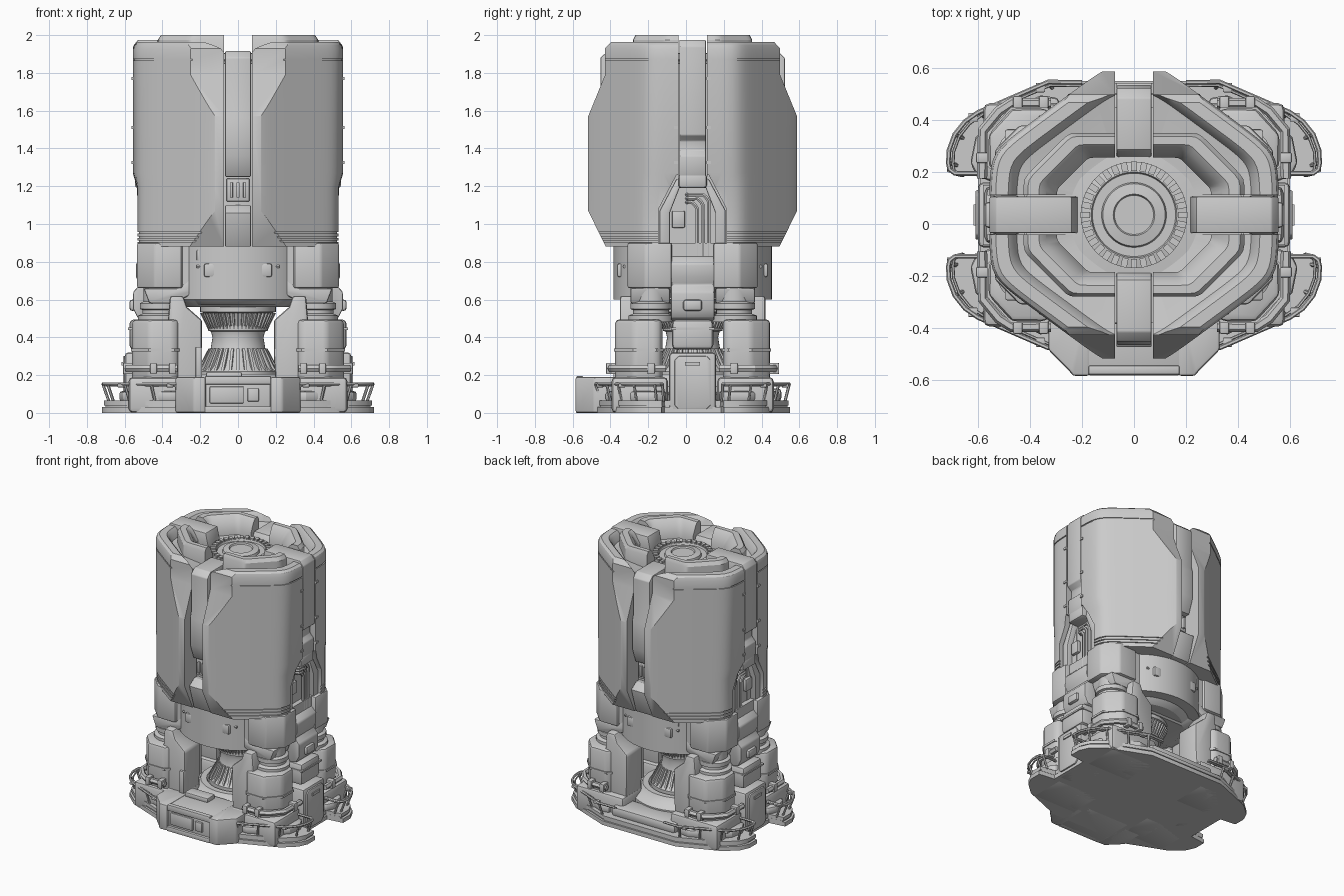
import bpy, bmesh, math
from mathutils import Vector, Matrix

if "Cube" in bpy.data.objects:
    bpy.data.objects.remove(bpy.data.objects["Cube"])

CY = 0.035            # tower axis sits slightly behind the origin
parts, cutters = [], []


def add(name, bm, mir="", bevel=0.0, keep=True):
    bmesh.ops.recalc_face_normals(bm, faces=bm.faces)
    me = bpy.data.meshes.new(name)
    bm.to_mesh(me)
    bm.free()
    ob = bpy.data.objects.new(name, me)
    return finish(ob, mir, bevel, keep)


def finish(ob, mir="", bevel=0.0, keep=True):
    ob.location = (0, CY, 0)
    bpy.context.collection.objects.link(ob)
    if bevel:
        m = ob.modifiers.new("bevel", 'BEVEL')
        m.width, m.segments, m.limit_method, m.angle_limit = bevel, 2, 'ANGLE', math.radians(35)
    if mir:
        m = ob.modifiers.new("mirror", 'MIRROR')
        m.use_axis = ('x' in mir, 'y' in mir, False)
    (parts if keep else cutters).append(ob)
    ob.hide_render = not keep
    return ob


def loft(name, rings, wrap=False, **kw):
    bm = bmesh.new()
    vs = [[bm.verts.new(p) for p in r] for r in rings]
    n = len(vs[0])
    for k in range(len(vs) if wrap else len(vs) - 1):
        a, b = vs[k], vs[(k + 1) % len(vs)]
        for i in range(n):
            bm.faces.new((a[i], a[(i + 1) % n], b[(i + 1) % n], b[i]))
    if not wrap:
        bm.faces.new(vs[0])
        bm.faces.new(vs[-1])
    return add(name, bm, **kw)


def prism(name, pts, a, b, axis='z', **kw):
    f = {'z': lambda u, v, w: (u, v, w), 'x': lambda u, v, w: (w, u, v), 'y': lambda u, v, w: (u, w, v)}[axis]
    return loft(name, [[f(u, v, w) for u, v in pts] for w in (a, b)], **kw)


def box(name, x0, x1, y0, y1, z0, z1, **kw):
    return prism(name, [(x0, y0), (x1, y0), (x1, y1), (x0, y1)], z0, z1, **kw)


def lathe(name, prof, n=64, c=(0, 0), **kw):
    return loft(name, [[(c[0] + r * math.cos(2 * math.pi * i / n), c[1] + r * math.sin(2 * math.pi * i / n), z)
                        for i in range(n)] for r, z in prof], **kw)


def tube(name, paths, r, mir=""):
    cu = bpy.data.curves.new(name, 'CURVE')
    cu.dimensions, cu.bevel_depth, cu.bevel_resolution, cu.use_fill_caps = '3D', r, 1, True
    for p in paths:
        s = cu.splines.new('POLY')
        s.points.add(len(p) - 1)
        for q, co in zip(s.points, p):
            q.co = (*co, 1)
    return finish(bpy.data.objects.new(name, cu), mir)


def fins(name, n, p0, p1, width, depth):
    # radial ribs running from profile point p0 to p1
    bm = bmesh.new()
    for i in range(n):
        m = Matrix.Rotation(2 * math.pi * i / n, 3, 'Z')
        vs = [[bm.verts.new(m @ Vector((r + d, w, z))) for d, w in
               ((-depth, -width), (depth, -width), (depth, width), (-depth, width))] for r, z in (p0, p1)]
        for k in range(4):
            bm.faces.new((vs[0][k], vs[0][(k + 1) % 4], vs[1][(k + 1) % 4], vs[1][k]))
        bm.faces.new(vs[0])
        bm.faces.new(vs[1])
    return add(name, bm)


def ring(planes, scale, z, circ=9.0, p=30, n=128):
    # soft-cornered outline from symmetric half planes (nx, ny, distance)
    out = []
    for i in range(n):
        t = 2 * math.pi * (i + .5) / n
        c, s = abs(math.cos(t)), abs(math.sin(t))
        k = sum(max(0, (a * c + b * s) / d) ** p for a, b, d in planes) + (1 / circ) ** p
        r = scale * k ** (-1 / p)
        out.append((r * math.cos(t), r * math.sin(t), z))
    return out


def cut(ob, tools, op='DIFFERENCE'):
    for t in tools:
        m = ob.modifiers.new("cut", 'BOOLEAN')
        m.object, m.operation, m.solver = t, op, 'EXACT'


# --- armour shell: soft octagon with groove lines, faceted front/back profile, cross slots
def hull(w):
    return [(1, 0, w), (.593, .805, .522), (0, 1, .6)]
prof = [(.535, 1, .88)]
for z in (.905, .927, .949):
    prof += [(.535, 1, z), (.535, .985, z), (.535, .985, z + .008), (.535, 1, z + .008)]
prof += [(.535, 1, 1.19), (.56, 1, 1.27), (.56, 1, 1.865), (.56, .988, 1.865), (.56, .988, 1.873), (.56, 1, 1.873),
         (.56, 1, 1.925), (.56, .985, 1.95), (.56, .955, 1.963), (.56, .87, 1.963), (.56, .84, 1.945), (.56, .81, 1.90), (.56, .40, 1.86)]
shell = loft("armour_shell", [ring(hull(w), s, z, .6) for w, s, z in prof])
half = [(.44, .8), (.46, .88), (.553, 1.07), (.553, 1.57), (.463, 1.79), (.463, 1.93), (.43, 1.965), (.43, 2.1)]
profile = prism("shell_profile_cutter", half + [(-y, z) for y, z in reversed(half)], -1, 1, 'x', keep=False)
slot_y = box("slot_cutter_y", -.073, .073, -1, 1, .5, 2.2, keep=False)
slot_x = box("slot_cutter_x", -1, 1, -.076, .076, .5, 2.2, keep=False)
house = [(-.18, .8), (-.18, 1.08), (-.085, 1.26), (.085, 1.26), (.18, 1.08), (.18, .8)]
niches = [prism("niche_cutter", house, a, b, 'x', keep=False) for a, b in ((.47, .8), (-.8, -.47))]
cut(shell, [profile], 'INTERSECT')
cut(shell, [slot_y, slot_x] + niches)

# --- raised crown segments and central hub
octa = [(1, 0, .425), (0, 1, .315), (.707, .707, .40)]
crown = loft("crown_ring", [ring(octa, s, z, p=60) for s, z in
             ((1, 1.86), (1, 1.975), (.96, 2.0), (.86, 2.0), (.80, 1.98), (.70, 1.91), (.70, 1.85))], wrap=True)
cut(crown, [slot_y, slot_x])
lathe("inner_core", [(.42, .6), (.42, 1.85), (.27, 1.862)])
lathe("hub_disc", [(.25, 1.85), (.25, 1.865), (.205, 1.87), (.205, 1.885), (.165, 1.893), (.16, 1.88), (.125, 1.88),
                   (.12, 1.898), (.08, 1.905), (.075, 1.895), (.02, 1.895)])
fins("hub_teeth", 32, (.187, 1.87), (.187, 1.902), .012, .018)

# --- straps folding over the top and down the four slots
fs = [(.22, 1.86), (.25, 1.915), (.45, 1.915), (.488, 1.88), (.488, 1.60), (.50, 1.56), (.50, 1.36), (.46, 1.25), (.40, 1.25), (.40, 1.86)]
prism("front_back_strap", fs, -.068, .068, 'x', mir="y", bevel=.006)
ss = [(.215, 1.86), (.24, 1.975), (.53, 1.975), (.556, 1.94), (.556, 1.47), (.52, 1.44), (.52, 1.39), (.548, 1.36), (.548, 1.27), (.51, 1.19), (.40, 1.19), (.40, 1.86)]
prism("side_strap", ss, -.07, .07, 'y', mir="x", bevel=.006)
prism("lower_slot_cover", [(.4, .88), (.455, .88), (.51, 1.06), (.45, 1.10), (.4, 1.10)], -.068, .068, 'x', mir="y", bevel=.005)
box("slot_grille_plate", -.06, .06, .40, .435, 1.12, 1.24, mir="y", bevel=.004)
for x in (-.035, 0, .035):
    box("slot_grille_bar", x - .008, x + .008, .42, .452, 1.14, 1.22, mir="y", bevel=.003)
for z in (1.77, 1.51, 1.325):
    for y in (-.098, .074):
        box("strap_clip", .54, .564, y, y + .024, z - .008, z + .008, mir="x")

# --- side niches with pipes
prism("niche_frame", [(.12, .80), (.175, .80), (.175, 1.07), (.085, 1.24), (.05, 1.24), (.12, 1.06)], .42, .51, 'x', mir="xy", bevel=.008)
box("niche_back_plate", .42, .465, -.16, .16, .78, 1.24, mir="x")
box("niche_valve_box", .46, .49, -.11, -.04, .98, 1.07, mir="x", bevel=.008)
box("niche_top_hood", .44, .545, -.075, .075, 1.19, 1.265, mir="x", bevel=.015)
tube("niche_pipes", [[(.49, y, .78), (.49, y, 1.08 + .02 * k), (.49, y - .012, 1.10 + .02 * k), (.49, y - .03, 1.115 + .02 * k),
                      (.49, -.02, 1.115 + .02 * k), (.46, -.03, 1.115 + .02 * k)] for k, y in enumerate((.025, .055, .085))], .011, "x")

# --- waist between shell and legs
waist = [(1, 0, .50), (0, 1, .33), (.707, .707, .50)]
loft("waist_body", [ring(waist, s, z) for s, z in ((.62, .56), (.92, .64), (1, .68), (1, .9))])
lathe("waist_band", [(.30, .57), (.36, .61), (.375, .64), (.375, .70), (.35, .72), (.35, .76)])
prism("waist_block", [(.27, .28), (.30, .345), (.44, .345), (.535, .25), (.535, .11), (.27, .11)], .66, .9, mir="xy", bevel=.012)
prism("waist_bracket", [(.20, .72), (.25, .72), (.32, .66), (.50, .66), (.47, .58), (.34, .58), (.22, .64)], .12, .33, 'y', mir="xy", bevel=.01)
box("waist_upper_panel", -.22, .20, .30, .365, .80, .865, mir="y", bevel=.01)
box("waist_lower_panel", -.14, .14, .33, .392, .63, .70, mir="y", bevel=.01)
for i in range(5):
    box("waist_vent", -.11 + .045 * i, -.085 + .045 * i, .38, .402, .64, .69, mir="y", bevel=.003)
tube("waist_pipes", [[(x, .375, .74), (x, .375, .89)] for x in (-.07, -.045, .02, .045)] +
     [[(-.22, .36, .775), (.22, .36, .775)]], .009, "y")
box("waist_side_clamp", .10, .18, .32, .40, .72, .79, mir="xy", bevel=.01)

# --- side columns, tanks and doors
prism("side_column", [(.40, .48), (.53, .50), (.555, .55), (.555, .64), (.52, .68), (.54, .72), (.54, .79), (.50, .83), (.40, .83)], -.115, .115, 'y', mir="x", bevel=.01)
box("column_recess_tank", .54, .575, -.05, .05, .54, .60, mir="x", bevel=.015)
box("side_tank", .42, .575, -.11, .11, .335, .495, mir="x", bevel=.025)
box("side_tank_band", .45, .582, -.115, .115, .44, .452, mir="x")
box("side_door_housing", .40, .60, -.125, .125, 0, .32, mir="x", bevel=.02)
prism("side_door", [(-.095, .04), (-.075, .02), (.075, .02), (.095, .04), (.095, .28), (.075, .30), (-.075, .30), (-.095, .28)], .59, .61, 'x', mir="x", bevel=.005)
box("side_door_handle", .605, .618, -.04, .04, .25, .27, mir="x")

# --- four legs
box("leg_foot", .19, .58, .13, .43, 0, .19, mir="xy", bevel=.025)
prism("leg_pod", [(.31, .16), (.53, .16), (.56, .19), (.56, .31), (.47, .41), (.34, .41), (.31, .38)], .15, .495, mir="xy", bevel=.022)
prism("leg_pod_ring", [(.305, .155), (.53, .155), (.566, .19), (.566, .315), (.473, .416), (.335, .416), (.305, .38)], .325, .34, mir="xy")
prism("leg_column", [(.21, 0), (.19, .3), (.19, .49), (.27, .56), (.29, .62), (.36, .62), (.37, .5), (.37, 0)], .20, .385, 'y', mir="xy", bevel=.015)
lathe("leg_joint", [(.12, .48), (.12, .515), (.095, .525), (.095, .545), (.11, .55), (.11, .58), (.09, .59), (.09, .68)], 32, (.41, .22), mir="xy")
tube("leg_hose", [[(.32, .43, .235), (.47, .432, .235), (.52, .40, .235), (.582, .325, .235), (.585, .14, .235)]], .02, "xy")
for x in (.33, .43):
    box("hose_clamp", x, x + .035, .40, .458, .205, .265, mir="xy", bevel=.006)
box("hose_clamp_side", .55, .608, .20, .24, .205, .265, mir="xy", bevel=.006)

# --- engine nozzle
lathe("nozzle", [(.25, .60), (.20, .565), (.20, .535), (.185, .53), (.145, .44), (.135, .40), (.145, .34), (.175, .26), (.215, .22), (.215, .19)])
fins("nozzle_upper_ribs", 48, (.192, .53), (.15, .445), .005, .01)
fins("nozzle_lower_ribs", 32, (.148, .34), (.208, .225), .007, .009)
lathe("nozzle_collar", [(.14, .43), (.158, .435), (.158, .46), (.14, .465)])
lathe("nozzle_seat", [(.34, .03), (.34, .14), (.29, .17), (.27, .205), (.23, .205), (.22, .19)])

# --- base deck in layers
h = [(.30, .515), (.60, .395), (.69, .315), (.72, .25), (.72, .165), (.60, .15)]
q = h + [(x, -y) for x, y in reversed(h)]
deck = q + [(-x, -y) for x, y in q]
for name, s, z0, z1 in (("deck_base", 1, 0, .03), ("deck_groove", .975, .03, .04), ("deck_upper", .985, .04, .065)):
    prism(name, [(x * s, y * s) for x, y in deck], z0, z1)
prism("deck_step", [(.25, .12), (.6, .14), (.63, .2), (.61, .3), (.53, .38), (.36, .46), (.29, .45)], .06, .115, mir="xy", bevel=.015)
box("back_curb", -.26, .26, .30, .47, .06, .13, bevel=.02)

# --- railings with leaning posts
path = [(.50, .16), (.69, .16), (.71, .175), (.715, .20), (.712, .25), (.69, .31), (.65, .36), (.60, .395), (.33, .512), (.20, .51)]
tube("rail_top", [[(x, y, .152) for x, y in path]], .009, "xy")
tube("rail_inner", [[(x * .975, y * .975, .145) for x, y in path]], .006, "xy")
tube("rail_posts", [[(x * .955, y * .955, .06), (x, y, .152)] for x, y in (path[1], path[3], path[5], path[7], (.46, .455), path[8])], .008, "xy")
for x, y in ((.62, .375), (.36, .49)):
    box("rail_plate", x - .018, x + .018, y - .018, y + .018, .135, .155, mir="xy", bevel=.004)

# --- front entry block
fb = [(.17, -.62), (.235, -.62), (.25, -.60), (.33, -.52), (.33, -.35), (.17, -.35)]
prism("front_entry_side", fb, 0, .19, mir="x", bevel=.012)
box("front_entry_core", -.18, .18, -.60, -.30, 0, .185, bevel=.008)
box("front_entry_lintel", -.175, .175, -.615, -.58, .15, .195, bevel=.006)
box("front_entry_sill", -.175, .175, -.618, -.58, 0, .035, bevel=.005)
box("front_hatch", -.15, .03, -.612, -.59, .05, .14, bevel=.006)
box("front_control_box", .05, .11, -.615, -.59, .06, .13, bevel=.006)
box("front_console", -.17, .02, -.42, -.33, .18, .215, bevel=.008)
box("front_ladder_post", -.225, -.19, -.40, -.34, .18, .35, bevel=.006)

# --- apply modifiers, drop cutters, smooth by angle
bpy.ops.object.select_all(action='DESELECT')
for ob in parts:
    ob.select_set(True)
bpy.context.view_layer.objects.active = parts[0]
bpy.ops.object.convert(target='MESH')
for c in cutters:
    bpy.data.objects.remove(c)
bpy.ops.object.shade_smooth_by_angle(angle=math.radians(30))
